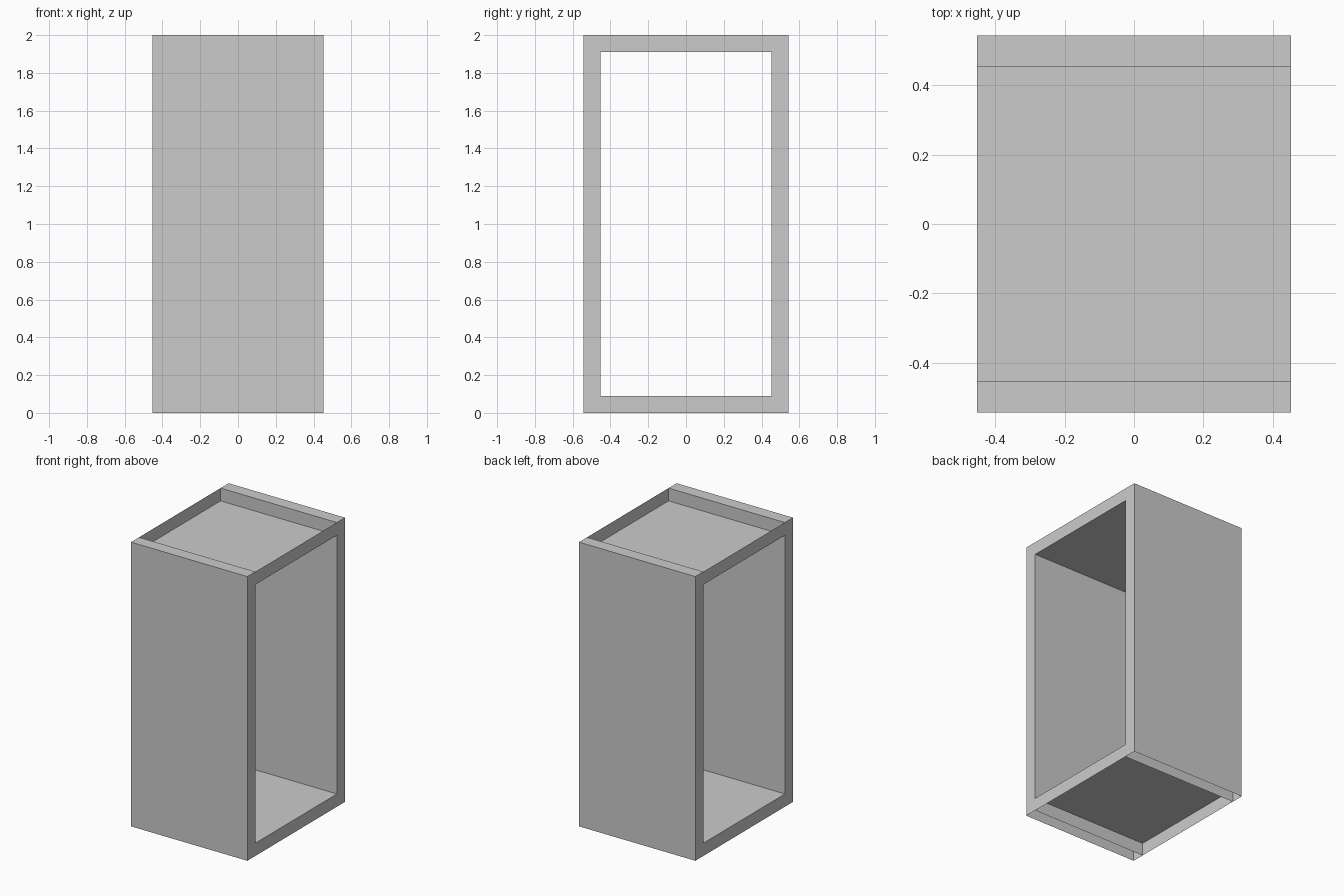
import bpy, bmesh
from mathutils import Vector

if "Cube" in bpy.data.objects:
    bpy.data.objects.remove(bpy.data.objects["Cube"])

W = 0.453       # half width in x, also half the opening in y
OUT = 0.543     # outer half depth in y
T = 0.09        # frame thickness
H = 2.0


def open_box(name, lo, hi, open_sides):
    """Hollow box between two corners, with the sides facing open_sides left out."""
    lo, hi = Vector(lo), Vector(hi)
    bm = bmesh.new()
    bmesh.ops.create_cube(bm, size=1)
    bm.normal_update()
    drop = [f for f in bm.faces if any(f.normal.dot(Vector(d)) > 0.9 for d in open_sides)]
    bmesh.ops.delete(bm, geom=drop, context='FACES')
    bmesh.ops.scale(bm, vec=hi - lo, verts=bm.verts)
    bmesh.ops.translate(bm, vec=(lo + hi) / 2, verts=bm.verts)
    mesh = bpy.data.meshes.new(name)
    bm.to_mesh(mesh)
    bm.free()
    ob = bpy.data.objects.new(name, mesh)
    bpy.context.collection.objects.link(ob)
    return ob


UP, DOWN = (0, 0, 1), (0, 0, -1)
ENDS = [(0, 1, 0), (0, -1, 0)]

# Hollow upright walls: capped on top, open underneath
open_box("front_wall", (-W, -OUT, 0), (W, -W, H), [DOWN])
open_box("back_wall", (-W, W, 0), (W, OUT, H), [DOWN])

# Shallow trays between the walls: the top opens upward, the bottom downward
open_box("top_tray", (-W, -W, H - T), (W, W, H), [UP] + ENDS)
open_box("bottom_tray", (-W, -W, 0), (W, W, T), [DOWN] + ENDS)
